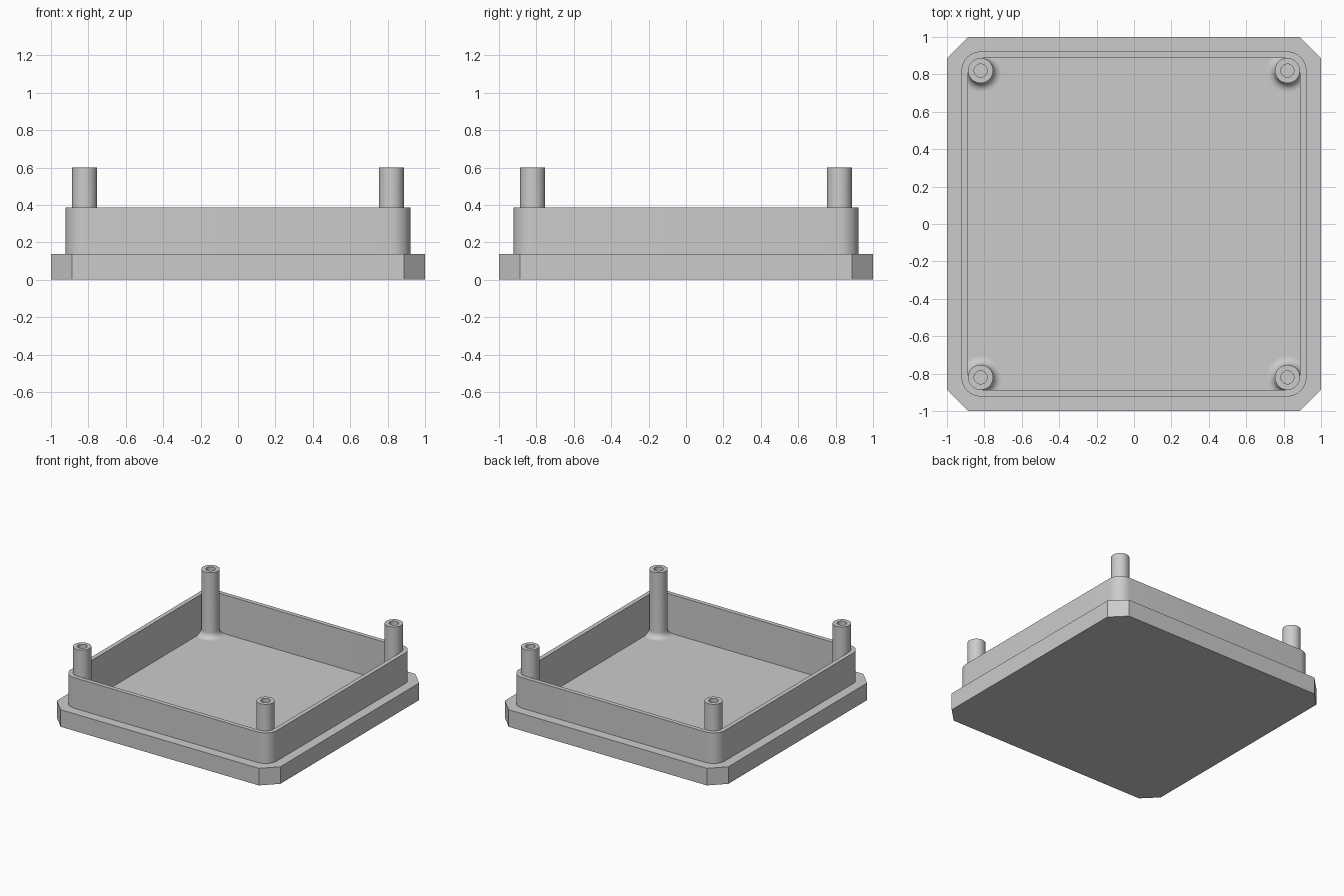
import bpy, bmesh, math

cube = bpy.data.objects.get("Cube")
if cube:
    bpy.data.objects.remove(cube, do_unlink=True)

GREY = (0.6, 0.6, 0.6, 1.0)
mat = bpy.data.materials.new("light grey plastic")
mat.use_nodes = True
mat.diffuse_color = GREY
mat.node_tree.nodes["Principled BSDF"].inputs["Base Color"].default_value = GREY

STEPS = 10          # segments per rounded corner
FLOOR = 0.07        # inside floor height
POST = 0.82         # post centre offset
POST_R = 0.067


def outline(half, cut, z, rounded):
    """Square loop with rounded or chamfered corners, same point count for both."""
    points = []
    for corner in range(4):
        turn = corner * math.pi / 2
        for i in range(STEPS + 1):
            t = i / STEPS
            if rounded:
                u, v = math.cos(t * math.pi / 2), math.sin(t * math.pi / 2)
            else:
                u, v = 1 - t, t
            x, y = half - cut + cut * u, half - cut + cut * v
            points.append((x * math.cos(turn) - y * math.sin(turn),
                           x * math.sin(turn) + y * math.cos(turn), z))
    return points


def ring(radius, z, n=40):
    return [(radius * math.cos(math.tau * i / n), radius * math.sin(math.tau * i / n), z)
            for i in range(n)]


def loft(name, loops, location=(0, 0, 0), cap_start=True):
    """Skin a stack of loops into one mesh."""
    bm = bmesh.new()
    rows = [[bm.verts.new(p) for p in loop] for loop in loops]
    n = len(rows[0])
    for a, b in zip(rows, rows[1:]):
        for i in range(n):
            j = (i + 1) % n
            bm.faces.new((a[i], a[j], b[j], b[i]))
    if cap_start:
        bm.faces.new(rows[0][::-1])
    bm.faces.new(rows[-1])
    mesh = bpy.data.meshes.new(name)
    bm.to_mesh(mesh)
    bm.free()
    mesh.materials.append(mat)
    obj = bpy.data.objects.new(name, mesh)
    obj.location = location
    bpy.context.collection.objects.link(obj)
    bpy.ops.object.select_all(action="DESELECT")
    obj.select_set(True)
    bpy.context.view_layer.objects.active = obj
    bpy.ops.object.shade_smooth_by_angle(angle=math.radians(30))
    return obj


# Chamfered base plate with raised rim and recessed floor
loft("lid_body", [
    outline(1.0, 0.113, 0.0, False),
    outline(1.0, 0.113, 0.138, False),
    outline(0.922, 0.102, 0.138, True),
    outline(0.922, 0.102, 0.385, True),
    outline(0.887, POST_R, 0.385, True),
    outline(0.887, POST_R, FLOOR, True),
])

# Hollow corner posts with a filleted foot
FILLET = 0.045
foot = [ring(POST_R + FILLET * (1 - math.sin(a)), FLOOR + FILLET * (1 - math.cos(a)))
        for a in (i * math.pi / 16 for i in range(9))]
post_loops = foot + [ring(POST_R, 0.6), ring(0.035, 0.6), ring(0.035, FLOOR + 0.01)]
for side, sx in (("left", 1), ("right", -1)):
    for end, sy in (("front", -1), ("back", 1)):
        loft(f"{end}_{side}_post", post_loops, (sx * POST, sy * POST, 0), cap_start=False)
